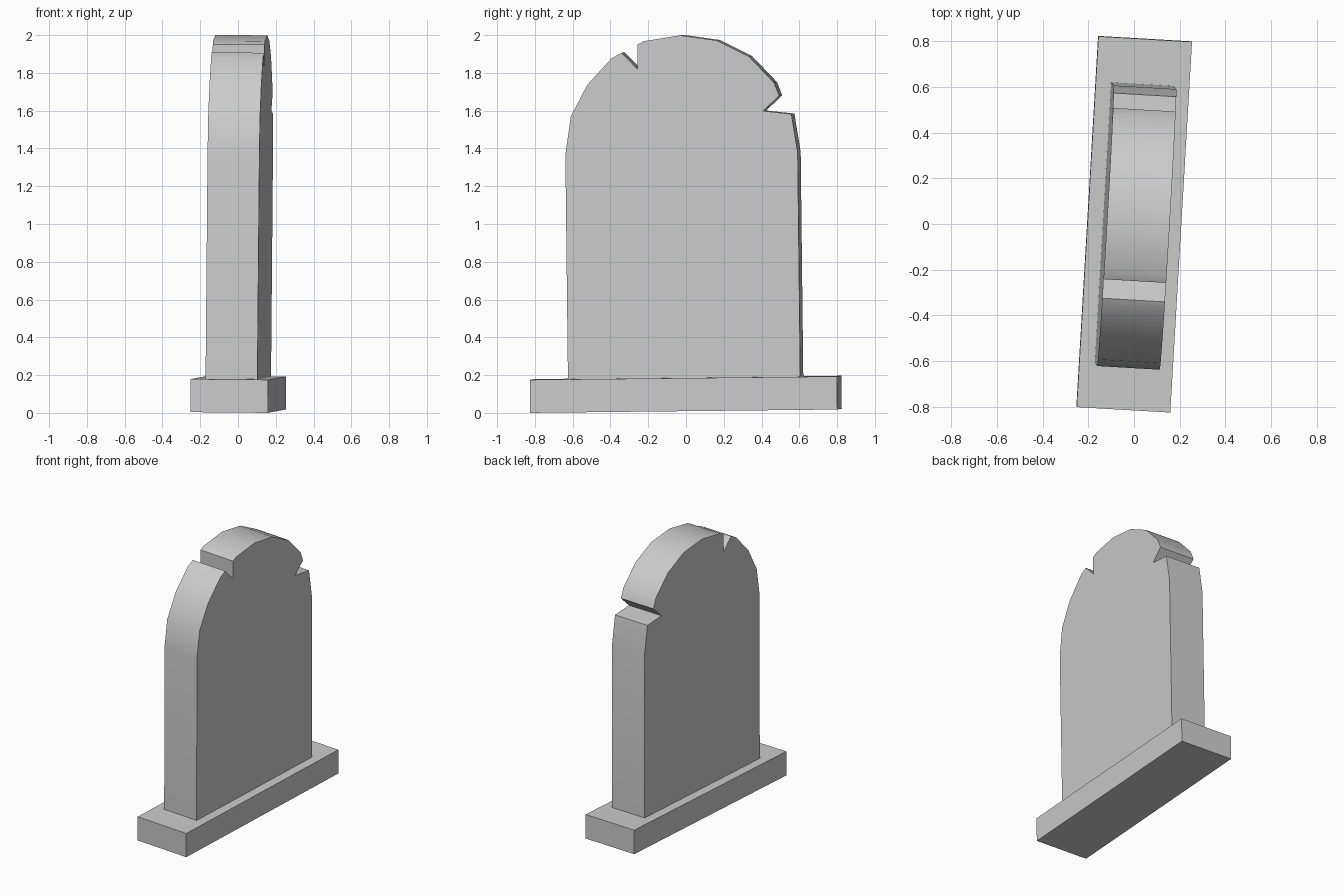
import bpy
import bmesh
from math import radians

if "Cube" in bpy.data.objects:
    bpy.data.objects.remove(bpy.data.objects["Cube"], do_unlink=True)

# The whole stone has settled slightly crooked in the ground
SETTLE = (radians(0.63), radians(0.54), radians(-3.35))
LIFT = 0.011


def extrude_profile(name, points, thickness):
    """Prism from a (y, z) outline, centred across x."""
    bm = bmesh.new()
    face = bm.faces.new([bm.verts.new((-thickness / 2, y, z)) for y, z in points])
    result = bmesh.ops.extrude_face_region(bm, geom=[face])
    moved = [v for v in result["geom"] if isinstance(v, bmesh.types.BMVert)]
    bmesh.ops.translate(bm, verts=moved, vec=(thickness, 0, 0))
    bmesh.ops.recalc_face_normals(bm, faces=bm.faces)
    mesh = bpy.data.meshes.new(name)
    bm.to_mesh(mesh)
    bm.free()
    obj = bpy.data.objects.new(name, mesh)
    bpy.context.collection.objects.link(obj)
    obj.rotation_euler = SETTLE
    obj.location.z = LIFT
    bpy.ops.object.select_all(action="DESELECT")
    obj.select_set(True)
    bpy.context.view_layer.objects.active = obj
    bpy.ops.object.shade_smooth_by_angle(angle=radians(25))
    return obj


# Plinth
half = 0.814
extrude_profile("plinth", [(-half, 0), (half, 0), (half, 0.175), (-half, 0.175)], 0.411)

# Arched slab: symmetric arch with a chip broken out of each shoulder
lower_arch = [(0.616, 0.1), (0.616, 1.362), (0.585, 1.566)]
upper_arch = [(0.495, 1.733), (0.365, 1.872), (0.195, 1.96)]
back_chip = [(0.436, 1.584), (0.521, 1.664)]
front_chip = [(-0.228, 1.942), (-0.229, 1.814), (-0.312, 1.9)]


def mirrored(points):
    return [(-y, z) for y, z in reversed(points)]


left_arch = mirrored(lower_arch + upper_arch)
outline = (lower_arch + back_chip + upper_arch + [(0, 1.989)]
           + left_arch[:1] + front_chip + left_arch[1:])
extrude_profile("headstone_slab", outline, 0.275)
